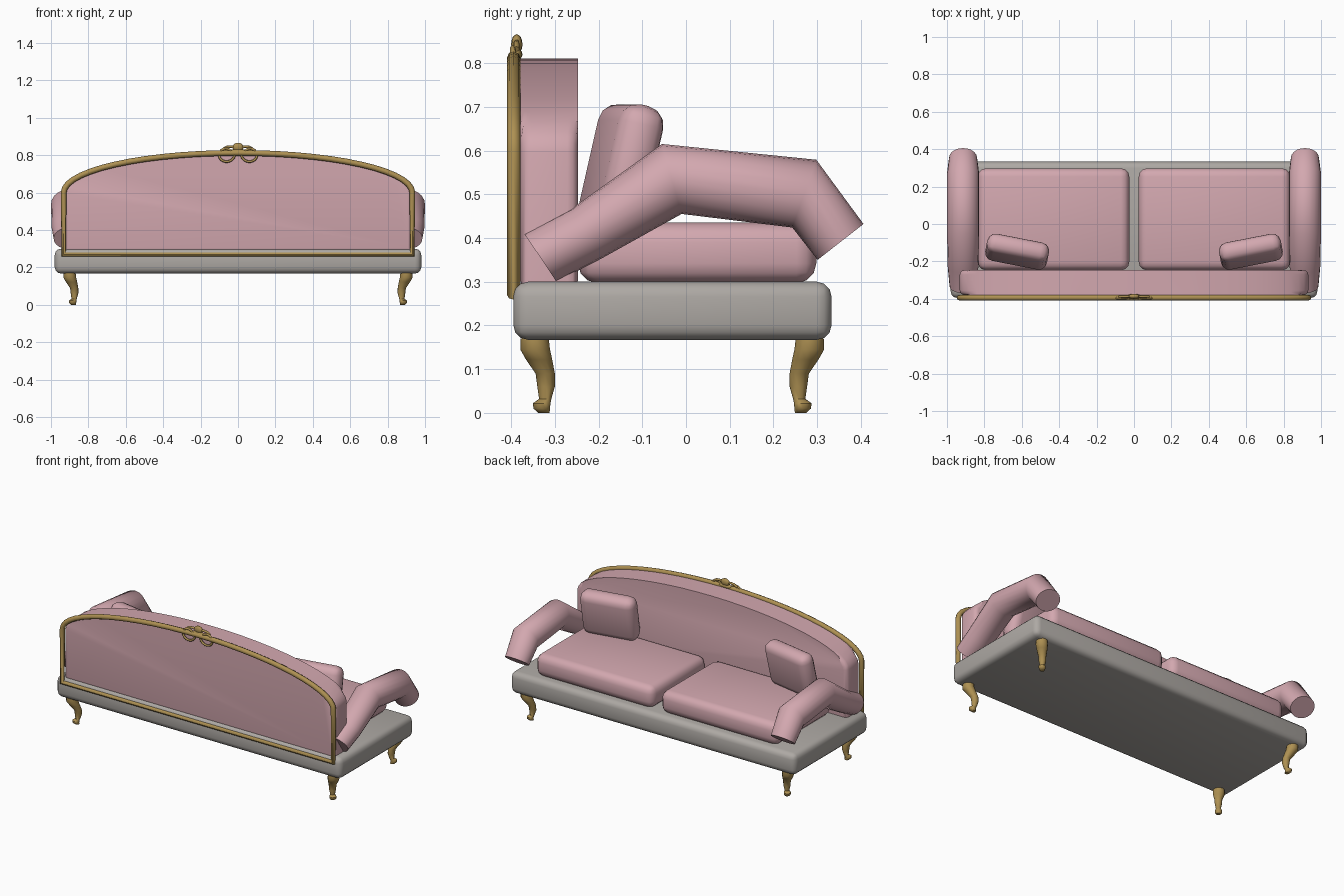
import bpy, bmesh, math
from mathutils import Vector, Matrix

if "Cube" in bpy.data.objects:
    bpy.data.objects.remove(bpy.data.objects["Cube"])


def material(name, rgb):
    m = bpy.data.materials.new(name)
    m.diffuse_color = (*rgb, 1)
    m.use_nodes = True
    m.node_tree.nodes["Principled BSDF"].inputs["Base Color"].default_value = m.diffuse_color
    return m


PINK = material("pink upholstery", (0.65, 0.39, 0.43))
GREY = material("grey base fabric", (0.42, 0.395, 0.37))
GOLD = material("antique gold", (0.42, 0.28, 0.085))


def finish(name, mesh, mat, angle=40):
    ob = bpy.data.objects.new(name, mesh)
    bpy.context.collection.objects.link(ob)
    mesh.materials.clear()
    mesh.materials.append(mat)
    bpy.ops.object.select_all(action='DESELECT')
    ob.select_set(True)
    bpy.context.view_layer.objects.active = ob
    bpy.ops.object.shade_smooth_by_angle(angle=math.radians(angle))
    return ob


def from_bm(name, bm, mat, angle=40):
    bmesh.ops.recalc_face_normals(bm, faces=bm.faces)
    mesh = bpy.data.meshes.new(name)
    bm.to_mesh(mesh)
    bm.free()
    return finish(name, mesh, mat, angle)


def rounded_box(name, lo, hi, bevel, mat, segs=3, rot=None):
    lo, hi = Vector(lo), Vector(hi)
    bm = bmesh.new()
    bmesh.ops.create_cube(bm, size=1)
    bmesh.ops.scale(bm, vec=hi - lo, verts=bm.verts)
    bmesh.ops.bevel(bm, geom=bm.edges[:], offset=bevel, segments=segs,
                    profile=0.5, affect='EDGES')
    if rot:
        bmesh.ops.transform(bm, matrix=rot, verts=bm.verts)
    bmesh.ops.translate(bm, vec=(lo + hi) / 2, verts=bm.verts)
    return from_bm(name, bm, mat)


def loft(name, rings, mat, angle=40):
    """Skin a list of equal-length point rings and cap both ends."""
    bm = bmesh.new()
    rows = [[bm.verts.new(p) for p in r] for r in rings]
    n = len(rows[0])
    for a, b in zip(rows, rows[1:]):
        for i in range(n):
            bm.faces.new((a[i], a[(i + 1) % n], b[(i + 1) % n], b[i]))
    bm.faces.new(rows[0])
    bm.faces.new(rows[-1])
    return from_bm(name, bm, mat, angle)


def tube(name, pts, radius, mat, cyclic=False):
    cu = bpy.data.curves.new(name + " path", 'CURVE')
    cu.dimensions = '3D'
    cu.bevel_depth = radius
    cu.bevel_resolution = 2
    cu.use_fill_caps = True
    sp = cu.splines.new('POLY')
    sp.points.add(len(pts) - 1)
    for p, q in zip(sp.points, pts):
        p.co = (*q, 1)
    sp.use_cyclic_u = cyclic
    tmp = bpy.data.objects.new(name + " path", cu)
    bpy.context.collection.objects.link(tmp)
    bpy.context.view_layer.update()
    mesh = bpy.data.meshes.new_from_object(
        tmp.evaluated_get(bpy.context.evaluated_depsgraph_get()))
    bpy.data.objects.remove(tmp)
    return finish(name, mesh, mat, 50)


def arch(w, spring, top, bottom, y, n=28):
    """Straight sides with a half-ellipse top."""
    pts = [(w * math.cos(math.pi * i / n), y,
            spring + (top - spring) * math.sin(math.pi * i / n)) for i in range(n + 1)]
    return pts + [(-w, y, bottom), (w, y, bottom)]


# Base
rounded_box("base", (-0.98, -0.395, 0.167), (0.98, 0.333, 0.3), 0.034, GREY)

# Arched backrest with rounded rims
bm = bmesh.new()
back = [bm.verts.new(p) for p in arch(0.932, 0.595, 0.811, 0.28, -0.379)]
front = [bm.verts.new(p) for p in arch(0.932, 0.595, 0.811, 0.28, -0.247)]
bm.faces.new(back)
bm.faces.new(front)
for i in range(len(back)):
    j = (i + 1) % len(back)
    bm.faces.new((back[i], back[j], front[j], front[i]))
rims = [e for e in bm.edges if abs(e.verts[0].co.y - e.verts[1].co.y) < 1e-5]
bmesh.ops.bevel(bm, geom=rims, offset=0.024, segments=3, profile=0.5, affect='EDGES')
from_bm("backrest", bm, PINK)

# Gold frame around the backrest
tube("back_frame", arch(0.932, 0.60, 0.812, 0.27, -0.394), 0.0155, GOLD, cyclic=True)

# Crest ornament: centre bud, collar
for name, loc, size in (("crest_bud", (0, -0.387, 0.843), (0.03, 0.013, 0.023)),
                        ("crest_collar", (0, -0.389, 0.82), (0.045, 0.015, 0.014))):
    bm = bmesh.new()
    bmesh.ops.create_uvsphere(bm, u_segments=12, v_segments=8, radius=1)
    bmesh.ops.scale(bm, vec=size, verts=bm.verts)
    bmesh.ops.translate(bm, vec=loc, verts=bm.verts)
    from_bm(name, bm, GOLD)

for s, side in ((-1, "left"), (1, "right")):
    # Crest scroll and leaf
    scroll = []
    for i in range(23):
        t = i / 22
        a = math.radians(150 + 400 * t)
        r = 0.042 - 0.014 * t
        scroll.append((s * (0.063 + 1.1 * r * math.cos(a)), -0.396, 0.803 + r * math.sin(a)))
    tube("crest_scroll_" + side, scroll, 0.0065, GOLD)
    tube("crest_leaf_" + side, [(s * x, -0.388, z) for x, z in
         ((0.01, 0.838), (0.035, 0.846), (0.06, 0.844), (0.08, 0.832))], 0.007, GOLD)

    # Seat cushion
    x0, x1 = sorted((s * 0.025, s * 0.835))
    rounded_box("seat_cushion_" + side, (x0, -0.247, 0.297), (x1, 0.298, 0.435), 0.045, PINK)

    # Throw pillow, turned inwards and leaning
    rot = Matrix.Rotation(s * math.radians(11), 4, 'Z') @ Matrix.Rotation(math.radians(-13), 4, 'X')
    c = Vector((s * 0.625, -0.148, 0.565))
    h = Vector((0.168, 0.053, 0.142))
    rounded_box("throw_pillow_" + side, c - h, c + h, 0.045, PINK, 3, rot)

    # Bent bolster arm: upper point, lower point (y, z) and half width of each ring
    arm = [((-0.37, 0.41), (-0.296, 0.30), 0.072),
           ((-0.262, 0.467), (-0.195, 0.352), 0.082),
           ((-0.055, 0.615), (-0.01, 0.455), 0.086),
           ((0.298, 0.579), (0.243, 0.424), 0.086),
           ((0.406, 0.432), (0.301, 0.35), 0.075)]
    rings = []
    for up, lo, w in arm:
        up, lo = Vector(up), Vector(lo)
        mid, half = (up + lo) / 2, (up - lo) / 2
        ring = []
        for k in range(20):
            a = 2 * math.pi * k / 20
            p = mid + half * math.cos(a)
            ring.append((s * (0.914 + w * math.sin(a)), p.x, p.y))
        rings.append(ring)
    loft("arm_" + side, rings, PINK, 60)

    # Cabriole legs: height, outward position, radius
    prof = [(0.17, 0.283, 0.032), (0.145, 0.282, 0.034), (0.122, 0.273, 0.030),
            (0.09, 0.259, 0.022), (0.06, 0.257, 0.020), (0.032, 0.259, 0.014),
            (0.022, 0.267, 0.020), (0.01, 0.267, 0.019), (0.0, 0.262, 0.013)]
    for f, shift, end in ((1, 0.0, "front"), (-1, 0.063, "back")):
        rings = [[(s * (0.617 + d) + r * math.cos(k * math.pi / 6),
                   f * (d + shift) + r * math.sin(k * math.pi / 6), z)
                  for k in range(12)] for z, d, r in prof]
        loft(f"{end}_leg_{side}", rings, GOLD, 50)
